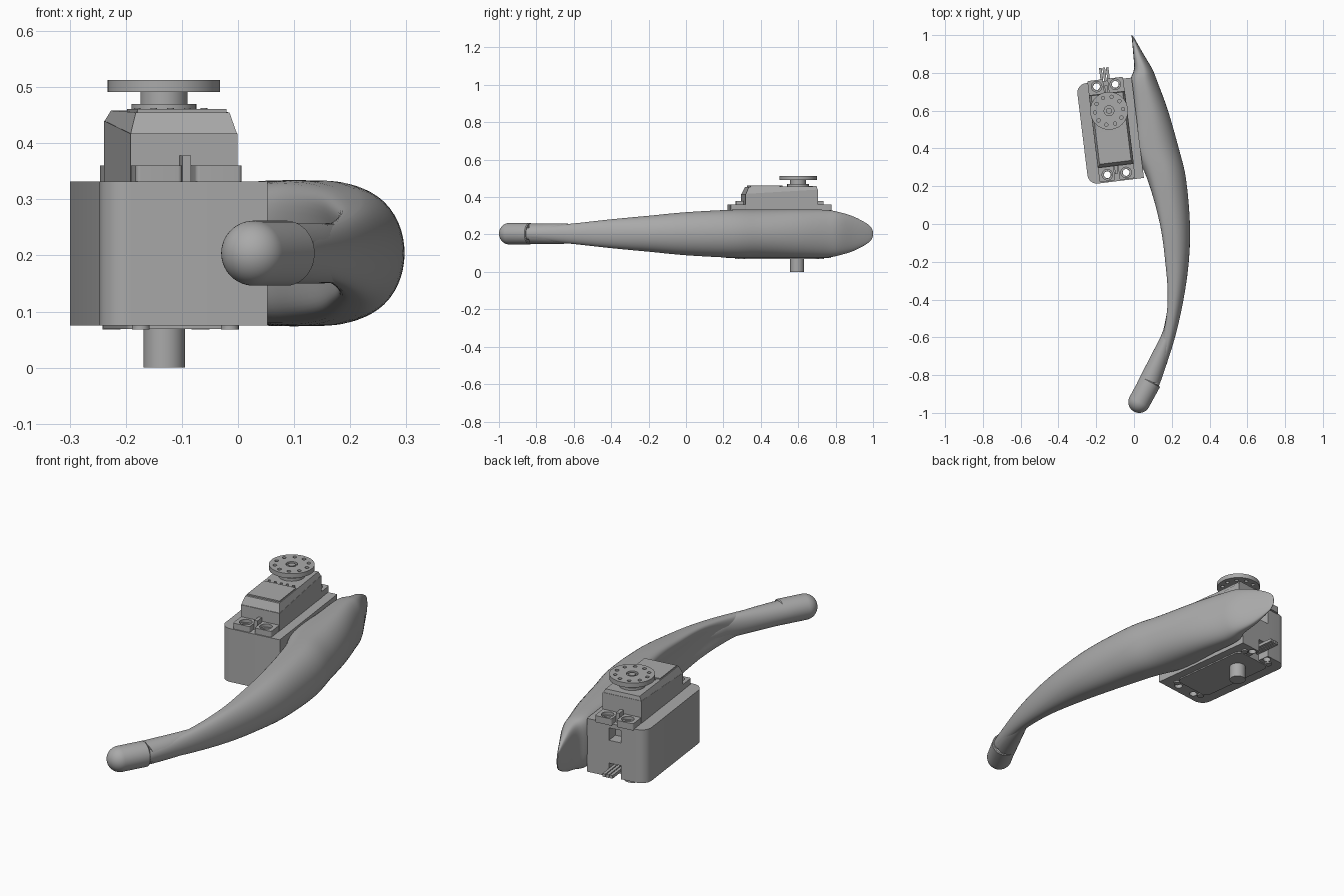
import bpy
import bmesh
from math import sin, cos, pi, radians
from mathutils import Matrix, Vector

old = bpy.data.objects.get("Cube")
if old:
    bpy.data.objects.remove(old, do_unlink=True)

grey = bpy.data.materials.new("plain_grey")
grey.use_nodes = True
grey.diffuse_color = (0.4, 0.4, 0.4, 1)
grey.node_tree.nodes["Principled BSDF"].inputs["Base Color"].default_value = (0.4, 0.4, 0.4, 1)

# Frame of the tilted actuator
SERVO = Matrix.Translation((-0.12, 0.5, 0)) @ Matrix.Rotation(radians(7), 4, "Z")
MID_Z = 0.204


def finish(name, bm, matrix=None, angle=35):
    if matrix:
        bm.transform(matrix)
    bmesh.ops.recalc_face_normals(bm, faces=bm.faces)
    mesh = bpy.data.meshes.new(name)
    bm.to_mesh(mesh)
    bm.free()
    mesh.materials.append(grey)
    obj = bpy.data.objects.new(name, mesh)
    bpy.context.collection.objects.link(obj)
    smooth(obj, angle)
    return obj


def smooth(obj, angle=35):
    bpy.ops.object.select_all(action="DESELECT")
    obj.select_set(True)
    bpy.context.view_layer.objects.active = obj
    bpy.ops.object.shade_smooth_by_angle(angle=radians(angle))


def loft(name, rings, matrix=None, angle=35):
    bm = bmesh.new()
    loops = [[bm.verts.new(p) for p in ring] for ring in rings]
    for a, b in zip(loops, loops[1:]):
        for i in range(len(a)):
            j = (i + 1) % len(a)
            bm.faces.new((a[i], a[j], b[j], b[i]))
    bm.faces.new(loops[0])
    bm.faces.new(loops[-1])
    return finish(name, bm, matrix, angle)


def rounded_rect(x0, x1, y0, y1, radii):
    # Corners run from lower left counter-clockwise
    corners = [(x0, y0, 1, 1), (x1, y0, -1, 1), (x1, y1, -1, -1), (x0, y1, 1, -1)]
    pts = []
    for k, ((x, y, sx, sy), r) in enumerate(zip(corners, radii)):
        steps = 8 if r else 0
        for i in range(steps + 1):
            a = pi + k * pi / 2 + (i / steps * pi / 2 if steps else 0)
            pts.append((x + sx * r + r * cos(a), y + sy * r + r * sin(a)))
    return pts


def prism(name, outline, z0, z1, matrix=SERVO):
    return loft(name, [[(x, y, z) for x, y in outline] for z in (z0, z1)], matrix)


def box(name, x0, x1, y0, y1, z0, z1):
    return prism(name, rounded_rect(x0, x1, y0, y1, [0] * 4), z0, z1)


def disc(name, x, y, r, z0, z1, n=40):
    outline = [(x + r * cos(2 * pi * i / n), y + r * sin(2 * pi * i / n)) for i in range(n)]
    return prism(name, outline, z0, z1)


def cut(obj, cutters):
    for c in cutters:
        mod = obj.modifiers.new("cut", "BOOLEAN")
        mod.operation = "DIFFERENCE"
        mod.solver = "EXACT"
        mod.object = c
        bpy.context.view_layer.objects.active = obj
        bpy.ops.object.modifier_apply(modifier=mod.name)
    for c in cutters:
        bpy.data.objects.remove(c, do_unlink=True)
    smooth(obj)


def spline(rows, steps):
    out = []
    for i in range(len(rows) - 1):
        p = [rows[max(0, min(len(rows) - 1, i + k))] for k in (-1, 0, 1, 2)]
        for s in range(steps):
            t = s / steps
            out.append([b + 0.5 * t * (c - a + t * (2 * a - 5 * b + 4 * c - d + t * (3 * (b - c) + d - a)))
                        for a, b, c, d in zip(*p)])
    return out + [rows[-1]]


def section(y, inner, outer, half, dent, power, n=48):
    # Rounded outer side, boxier and hollowed inner side
    mid, wide = (inner + outer) / 2, (outer - inner) / 2
    ring = []
    for i in range(n):
        c, s = cos(2 * pi * i / n), sin(2 * pi * i / n)
        e = 1 if c > 0 else 2 / power
        x = abs(c) ** e * (1 if c > 0 else -1)
        z = abs(s) ** e * (1 if s > 0 else -1)
        hollow = dent * max(0, -x) * (1 - z * z)
        ring.append((mid + wide * x + hollow, y, MID_Z + half * z))
    return ring


# Curved limb shell: y, inner x, outer x, half height, hollow
shell = [
    (1.0, -0.014, -0.01, 0.01, 0),
    (0.98, -0.011, 0.004, 0.045, 0),
    (0.9, -0.004, 0.05, 0.09, 0),
    (0.82, 0.0, 0.097, 0.115, 0),
    (0.75, -0.02, 0.125, 0.127, 0),
    (0.6, -0.01, 0.18, 0.13, 0),
    (0.4, 0.0, 0.237, 0.13, 0),
    (0.24, 0.06, 0.275, 0.128, 0.01),
    (0, 0.115, 0.296, 0.115, 0.03),
    (-0.2, 0.145, 0.29, 0.096, 0.03),
    (-0.4, 0.165, 0.262, 0.077, 0.02),
    (-0.6, 0.15, 0.217, 0.055, 0),
    (-0.8, 0.1, 0.153, 0.036, 0),
    (-0.88, 0.085, 0.122, 0.028, 0),
]
loft("limb_shell", [section(*row, 3.5) for row in spline(shell, 5)], angle=50)

# Tube that grows out of the shell toward the foot
tube = [
    (-0.4, 0.19, 0.24, 0.03),
    (-0.5, 0.168, 0.228, 0.045),
    (-0.58, 0.148, 0.212, 0.052),
    (-0.7, 0.088, 0.186, 0.054),
    (-0.84, 0.016, 0.138, 0.054),
]
loft("foot_tube", [section(*row, 0, 2) for row in spline(tube, 4)], angle=50)

# Capsule foot, swept along its own axis
axis = Vector((0.48, 0.877, 0))
side = Vector((0.877, -0.48, 0))
center = Vector((0.028, -0.942, MID_Z))
R = 0.058
profile = [(-R * cos(a), R * sin(a)) for a in [0.02 + i * (pi / 2 - 0.02) / 12 for i in range(13)]]
profile += [(0.12, R), (0.125, R - 0.004)]
loft("foot_tip", [[center + axis * d + side * r * cos(i * pi / 20) + Vector((0, 0, r * sin(i * pi / 20)))
                   for i in range(40)] for d, r in profile])

# Housing block with rounded free corners
screws = [(sx * 0.05, sy * 0.235) for sx in (-1, 1) for sy in (-1, 1)]
housing = prism("housing_block", rounded_rect(-0.155, 0.14, -0.275, 0.26, [0.05, 0, 0, 0.05]), 0.075, 0.332)
cut(housing, [disc("hole", x, y, 0.018, 0, 0.4, 20) for x, y in screws]
    + [box("window", -0.03, 0.03, 0.2, 0.3, 0.25, 0.31),
       box("cable_slot", -0.03, 0.03, 0.2, 0.3, 0.05, 0.14)])

# Bottom cover, screws and lower pivot
prism("bottom_cover", rounded_rect(-0.1, 0.1, -0.2, 0.2, [0.03] * 4), 0.069, 0.08)
for sx in (-1, 1):
    for sy in (-1, 1):
        disc("cover_screw", sx * 0.08, sy * 0.215, 0.016, 0.068, 0.08, 16)
disc("lower_pivot", 0, 0.095, 0.037, 0, 0.08)

# Cable leads at the rear
for x in (-0.018, 0, 0.018):
    box("cable_lead", x - 0.007, x + 0.007, 0.19, 0.33, 0.105, 0.12)

# Mounting tabs with holes and a centre rib
for sy in (-1, 1):
    for sx in (-1, 1):
        xs = sorted((sx * 0.012, sx * 0.095))
        ys = sorted((sy * 0.19, sy * 0.27))
        tab = prism("mounting_tab", rounded_rect(*xs, *ys, [0.008] * 4), 0.328, 0.36)
        cut(tab, [disc("hole", sx * 0.05, sy * 0.235, 0.019, 0.3, 0.4, 20),
                  disc("recess", sx * 0.05, sy * 0.235, 0.028, 0.345, 0.4, 20)])
    ys = sorted((sy * 0.19, sy * 0.235))
    box("tab_rib", -0.008, 0.008, *ys, 0.33, 0.378)

# Actuator case: sloping lower case and chamfered cap
def case_ring(w, y0, y1, z_front, z_back):
    return [(-w, y0, z_front), (w, y0, z_front), (w, y1, z_back), (-w, y1, z_back)]


loft("lower_case", [case_ring(0.096, -0.195, 0.195, 0.33, 0.33),
                    case_ring(0.096, -0.195, 0.195, 0.417, 0.44)], SERVO)
loft("upper_case", [case_ring(0.096, -0.193, 0.193, 0.415, 0.438),
                    case_ring(0.084, -0.175, 0.19, 0.455, 0.458)], SERVO)
box("case_label", -0.08, 0.08, -0.165, -0.01, 0.45, 0.461)
for i in range(5):
    disc("case_rivet", -0.06 + i * 0.03, 0.002, 0.006, 0.45, 0.463, 12)

# Output shaft and drilled horn
disc("shaft_collar", 0, 0.1, 0.058, 0.45, 0.47)
disc("horn_hub", 0, 0.1, 0.042, 0.46, 0.492)
horn = disc("horn_disc", 0, 0.1, 0.1, 0.491, 0.513, 64)
holes = [disc("hole", 0.075 * cos(i * pi / 5), 0.1 + 0.075 * sin(i * pi / 5), 0.009, 0.48, 0.53, 14)
         for i in range(10)]
cut(horn, holes + [disc("socket", 0, 0.1, 0.026, 0.503, 0.53, 24)])
disc("horn_screw", 0, 0.1, 0.016, 0.5, 0.511, 20)
